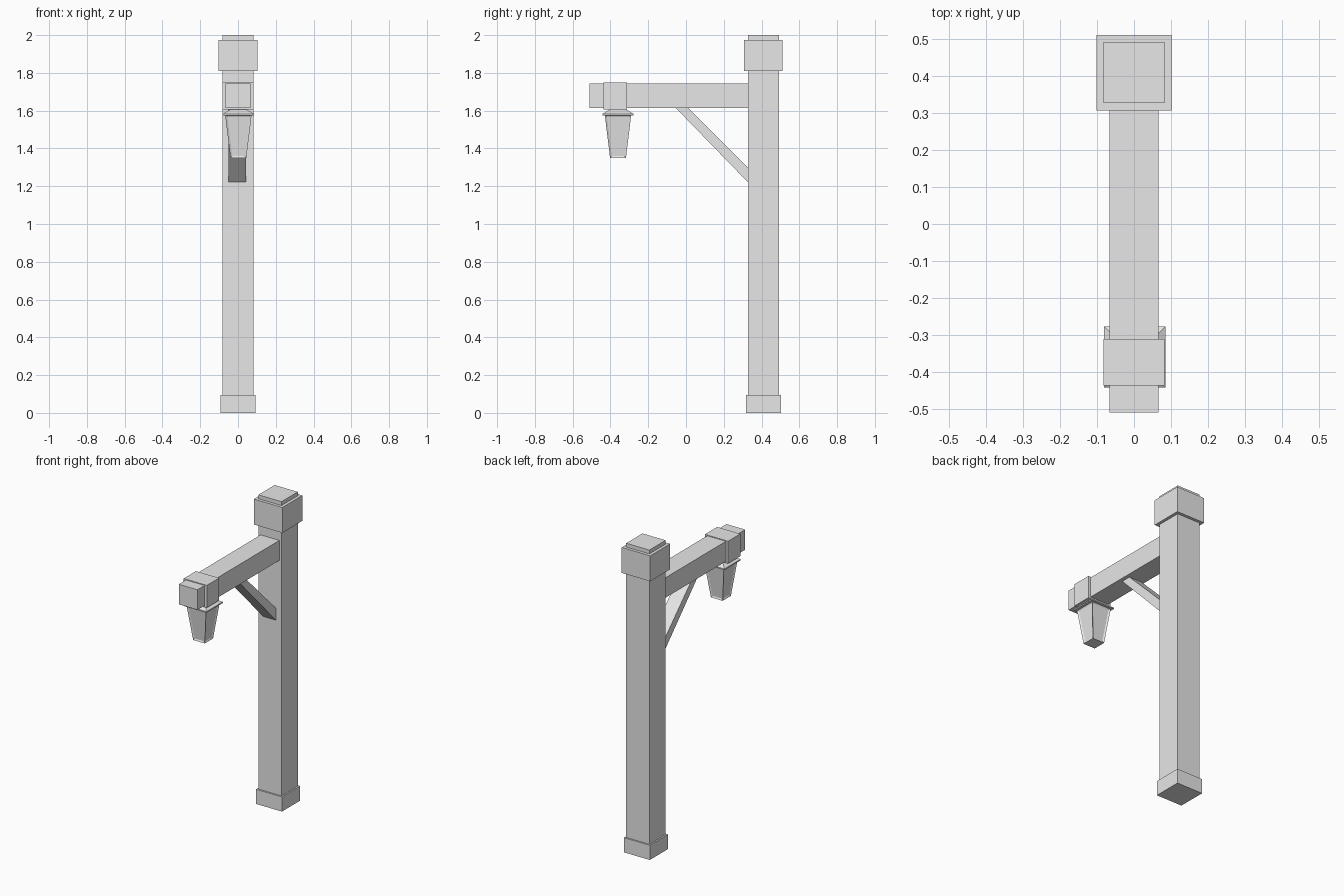
import bpy
import bmesh

cube = bpy.data.objects.get("Cube")
if cube:
    bpy.data.objects.remove(cube, do_unlink=True)

grey = bpy.data.materials.new("plain grey")
grey.use_nodes = True
grey.diffuse_color = (0.8, 0.8, 0.8, 1)
grey.node_tree.nodes["Principled BSDF"].inputs["Base Color"].default_value = (0.8, 0.8, 0.8, 1)


def add_part(name, bm):
    bmesh.ops.recalc_face_normals(bm, faces=bm.faces)
    mesh = bpy.data.meshes.new(name)
    bm.to_mesh(mesh)
    bm.free()
    mesh.materials.append(grey)
    obj = bpy.data.objects.new(name, mesh)
    bpy.context.collection.objects.link(obj)
    return obj


def loft(rings):
    """Closed solid through rings of matching points."""
    bm = bmesh.new()
    loops = [[bm.verts.new(p) for p in ring] for ring in rings]
    n = len(loops[0])
    for low, high in zip(loops, loops[1:]):
        for i in range(n):
            j = (i + 1) % n
            bm.faces.new((low[i], low[j], high[j], high[i]))
    bm.faces.new(loops[0][::-1])
    bm.faces.new(loops[-1])
    return bm


def square(half, z, x=0, y=0):
    return [(x + sx * half, y + sy * half, z)
            for sx, sy in ((-1, -1), (1, -1), (1, 1), (-1, 1))]


def box(name, half_x, y0, y1, z0, z1):
    rings = [[(-half_x, y0, z), (half_x, y0, z), (half_x, y1, z), (-half_x, y1, z)]
             for z in (z0, z1)]
    return add_part(name, loft(rings))


# Upright post with its base block and cap
POST_Y = 0.41
for name, half, z0, z1 in (("post", 0.083, 0, 2),
                           ("post_base", 0.093, 0, 0.095),
                           ("post_cap", 0.102, 1.81, 1.975)):
    box(name, half, POST_Y - half, POST_Y + half, z0, z1)

# Horizontal arm and the collar that holds the lantern
box("arm", 0.067, -0.51, 0.34, 1.615, 1.745)
box("arm_collar", 0.083, -0.437, -0.312, 1.605, 1.75)

# Diagonal brace, running slightly into the post and arm
profile = [(-0.055, 1.615), (0.327, 1.222), (0.327, 1.3), (0.01, 1.615)]
add_part("brace", loft([[(x, y, z) for y, z in profile] for x in (-0.049, 0.043)]))

# Lantern: flared roof and tapered body with recessed panes
LX, LY = 0.002, -0.36
add_part("lantern_roof", loft([square(h, z, LX, LY) for h, z in
                               ((0.083, 1.575), (0.083, 1.583), (0.04, 1.608))]))
body = loft([square(0.042, 1.35, LX, LY), square(0.07, 1.578, LX, LY)])
body.normal_update()
bmesh.ops.recalc_face_normals(body, faces=body.faces)
sides = [f for f in body.faces if abs(f.normal.z) < 0.5]
bmesh.ops.inset_individual(body, faces=sides, thickness=0.01, depth=-0.006,
                           use_even_offset=True)
add_part("lantern_body", body)
